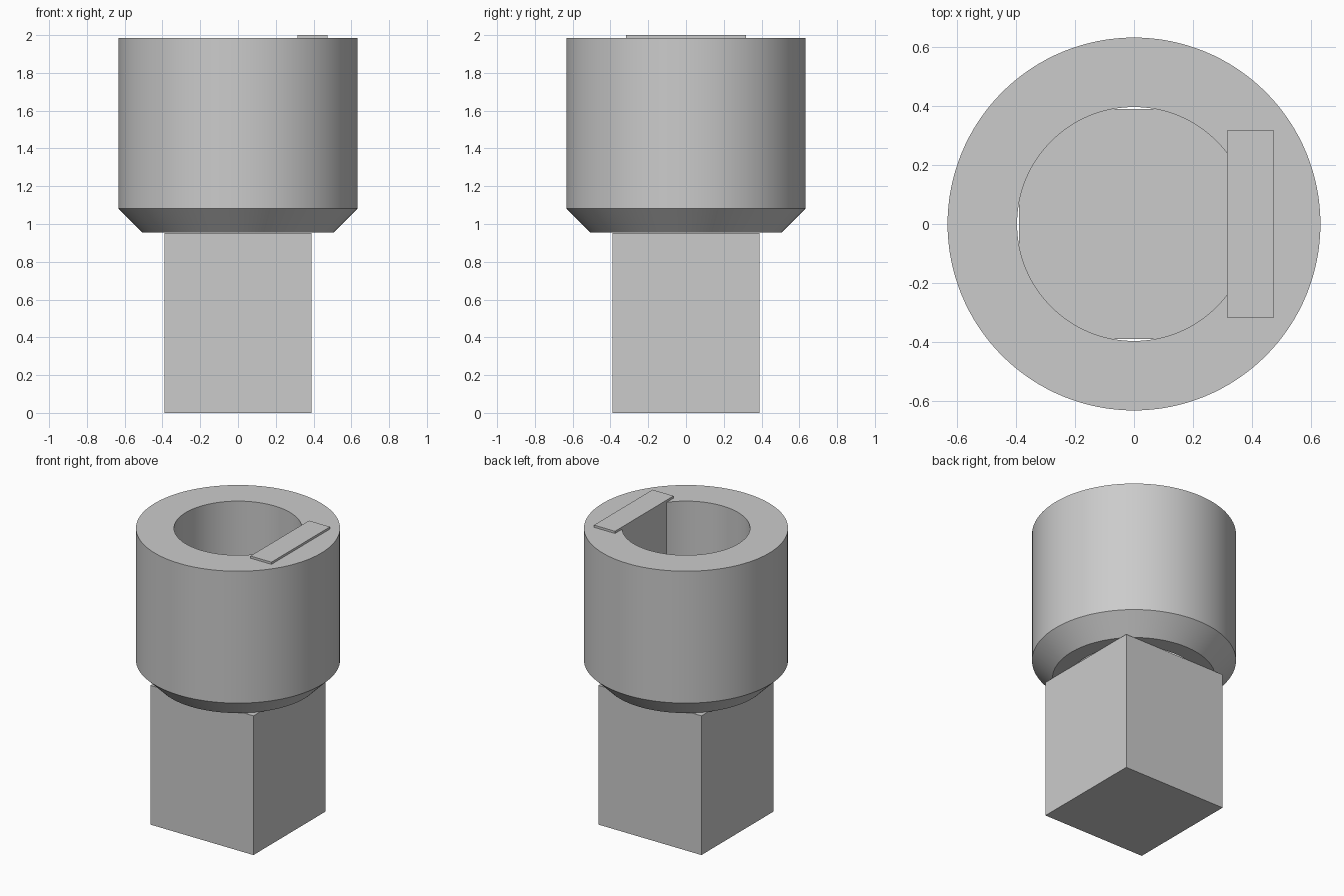
import bpy
import math

cube = bpy.data.objects.get("Cube")
if cube:
    bpy.data.objects.remove(cube, do_unlink=True)

grey = bpy.data.materials.new("plain grey")
grey.use_nodes = True
colour = (0.6, 0.6, 0.6, 1)
grey.diffuse_color = colour
grey.node_tree.nodes["Principled BSDF"].inputs["Base Color"].default_value = colour


def finish(name, verts, faces):
    mesh = bpy.data.meshes.new(name)
    mesh.from_pydata(verts, [], faces)
    mesh.materials.append(grey)
    obj = bpy.data.objects.new(name, mesh)
    bpy.context.collection.objects.link(obj)
    return obj


def box(name, low, high):
    bpy.ops.mesh.primitive_cube_add(size=1, location=[(a + b) / 2 for a, b in zip(low, high)])
    obj = bpy.context.object
    obj.name = name
    obj.scale = [b - a for a, b in zip(low, high)]
    bpy.ops.object.transform_apply(location=False, rotation=False)
    obj.data.materials.append(grey)
    return obj


def ring(name, profile, sides):
    """Revolve a closed (radius, height) profile around z."""
    n = len(profile)
    verts = [(r * math.cos(math.tau * i / sides), r * math.sin(math.tau * i / sides), z)
             for i in range(sides) for r, z in profile]
    faces = []
    for i in range(sides):
        a, b = i * n, (i + 1) % sides * n
        for k in range(n):
            m = (k + 1) % n
            faces.append((a + k, b + k, b + m, a + m))
    return finish(name, verts, faces)


# Square shank, its corners reaching past the collar base
box("square_shank", (-0.39, -0.39, 0), (0.39, 0.39, 0.953))

# Bored collar with a chamfered lower rim
collar = ring("collar", [(0.397, 0.955), (0.506, 0.955), (0.633, 1.082),
                         (0.633, 1.985), (0.397, 1.985)], 128)
bpy.ops.object.select_all(action="DESELECT")
collar.select_set(True)
bpy.context.view_layer.objects.active = collar
bpy.ops.object.shade_smooth_by_angle(angle=math.radians(30))

# Flat key that cuts across one side of the bore
box("flat_key", (0.316, -0.317, 1.05), (0.475, 0.317, 2.0))
